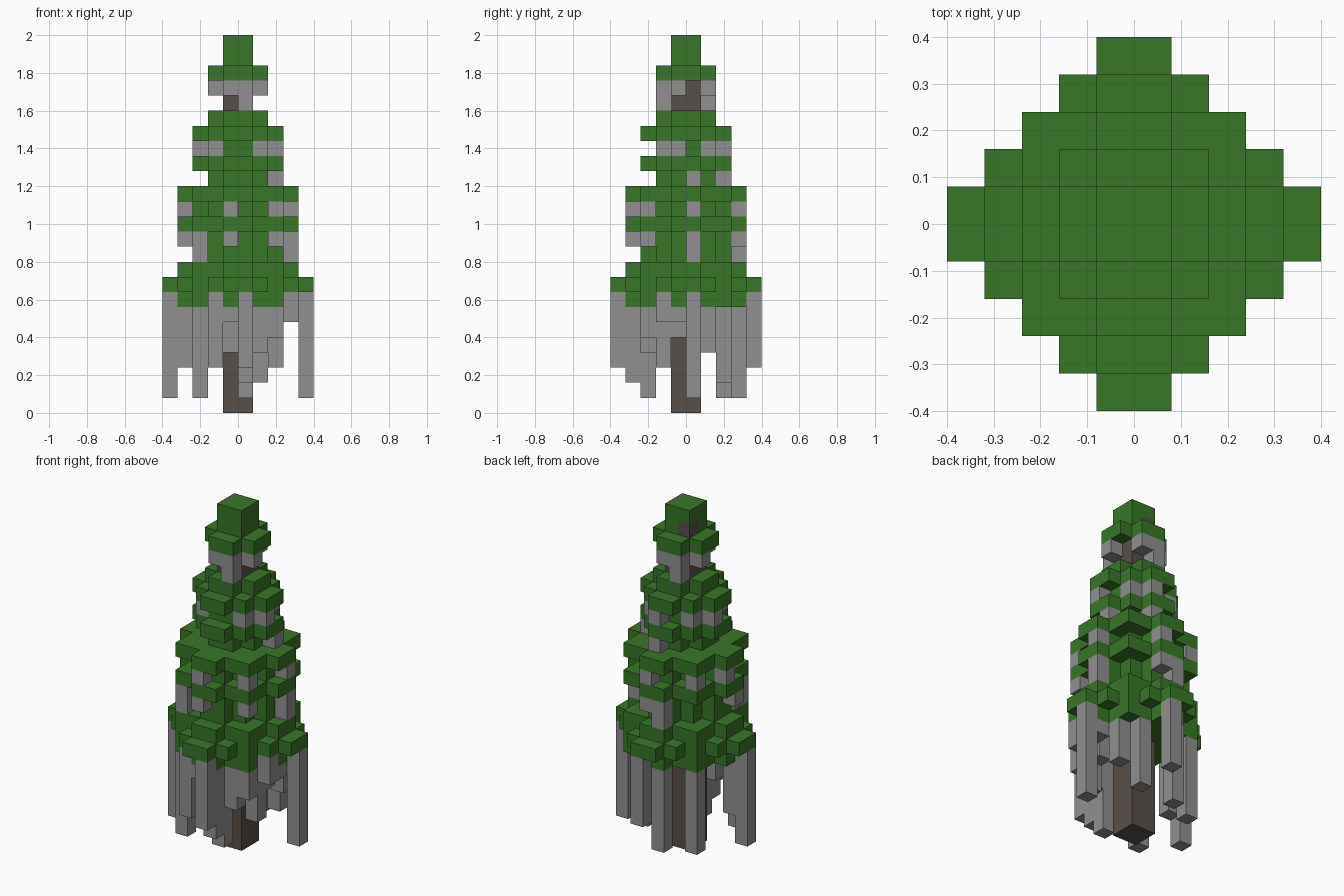
import bpy
import bmesh
from mathutils import Vector

UNIT = 0.08  # edge of one block

cube = bpy.data.objects.get("Cube")
if cube:
    bpy.data.objects.remove(cube, do_unlink=True)


def make_material(name, rgb):
    mat = bpy.data.materials.new(name)
    mat.use_nodes = True
    colour = (*rgb, 1.0)
    mat.diffuse_color = colour
    mat.node_tree.nodes["Principled BSDF"].inputs["Base Color"].default_value = colour
    return mat


leaf_green = make_material("leaf green", (0.039, 0.183, 0.021))
moss_grey = make_material("strand grey", (0.28, 0.28, 0.28))
bark_brown = make_material("bark brown", (0.098, 0.078, 0.067))

# Columns count outward from the centre line: ..., -2, -1, 1, 2, ...
COLUMNS = [sign * n for sign in (-1, 1) for n in range(1, 6)]
CORE = [(x, y) for x in (-1, 1) for y in (-1, 1)]


def grid(cell):
    """Lowest grid corner of a block."""
    x, y, z = cell
    return (x - (x > 0), y - (y > 0), z)


def build_blocks(name, cells, material):
    """Join blocks into one shell without faces between neighbours."""
    blocks = {grid(c) for c in cells}
    bm = bmesh.new()
    for block in blocks:
        base = Vector(block)
        for axis in range(3):
            for side in (0, 1):
                step = Vector((0, 0, 0))
                step[axis] = 2 * side - 1
                if tuple(int(v) for v in base + step) in blocks:
                    continue
                u, v = Vector((0, 0, 0)), Vector((0, 0, 0))
                u[(axis + 1) % 3] = 1
                v[(axis + 2) % 3] = 1
                start = base + step * side
                ring = [start, start + u, start + u + v, start + v]
                if not side:
                    ring.reverse()
                bm.faces.new([bm.verts.new(p * UNIT) for p in ring])
    bmesh.ops.remove_doubles(bm, verts=bm.verts, dist=UNIT / 100)
    mesh = bpy.data.meshes.new(name)
    bm.to_mesh(mesh)
    bm.free()
    mesh.materials.append(material)
    obj = bpy.data.objects.new(name, mesh)
    bpy.context.collection.objects.link(obj)


def in_star(x, y, reach):
    """Square with a two-wide arm on each side; the widest layer is a diamond."""
    near, far = sorted((abs(x), abs(y)))
    if reach == 5:
        return near + far <= 6
    return far < reach or (near == 1 and far == reach)


# Trunk, with one block showing through the tip
knot = (-1, 1, 23)
trunk = {(x, y, z) for x, y in CORE for z in range(22)} | {knot}
build_blocks("trunk", trunk, bark_brown)

# Crown tiers: lowest layer and the reach of each layer above it
TIERS = {
    "lower_crown": (7, [4, 5, 4]),
    "middle_crown": (10, [3, 3, 4, 3, 4]),
    "upper_crown": (15, [2, 3, 2, 3, 2]),
    "crown_tip": (22, [2, 1, 1]),
}
leaves = set()
for name, (base, reaches) in TIERS.items():
    tier = {(x, y, base + i) for i, reach in enumerate(reaches)
            for x in COLUMNS for y in COLUMNS if in_star(x, y, reach)}
    tier -= trunk
    leaves |= tier
    build_blocks(name, tier, leaf_green)

# Hanging strands: column, row and lowest layer; each climbs to the leaves above
STRANDS = {
    "tip_strands": [
        (-1, -2, 21), (1, -2, 20), (2, -1, 21), (-2, 1, 21),
        (1, 2, 21), (-1, 2, 20)],
    "upper_strands": [
        (-2, -2, 17), (2, -2, 17), (2, 2, 17), (-2, 2, 17), (3, -1, 17),
        (-3, 1, 17), (1, 3, 17), (3, 1, 15), (1, 3, 15)],
    "middle_strands": [
        (-4, 1, 13), (-1, -4, 13), (3, -3, 13), (4, 1, 13), (1, 4, 13),
        (-3, 3, 13), (-4, -1, 11), (-3, -3, 10), (-1, -4, 11),
        (3, -3, 11), (4, 1, 10), (-1, 4, 10), (1, 4, 11)],
    "front_strands": [
        (-3, -3, 1), (1, -3, 1), (1, -4, 2), (1, -5, 3), (-1, -4, 6),
        (-1, -3, 4), (-2, -4, 3), (2, -3, 4), (3, -3, 5), (3, -2, 3)],
    "side_strands": [
        (-5, -1, 1), (5, 1, 1), (-4, -1, 3), (3, -1, 5), (4, -1, 6),
        (4, -2, 6), (4, 1, 6), (3, 2, 4)],
    "back_strands": [
        (-1, 4, 1), (-3, 3, 1), (1, 5, 3), (2, 3, 2)],
}
for name, roots in STRANDS.items():
    cells = set()
    for x, y, z in roots:
        while (x, y, z) not in leaves:
            cells.add((x, y, z))
            z += 1
    build_blocks(name, cells, moss_grey)
